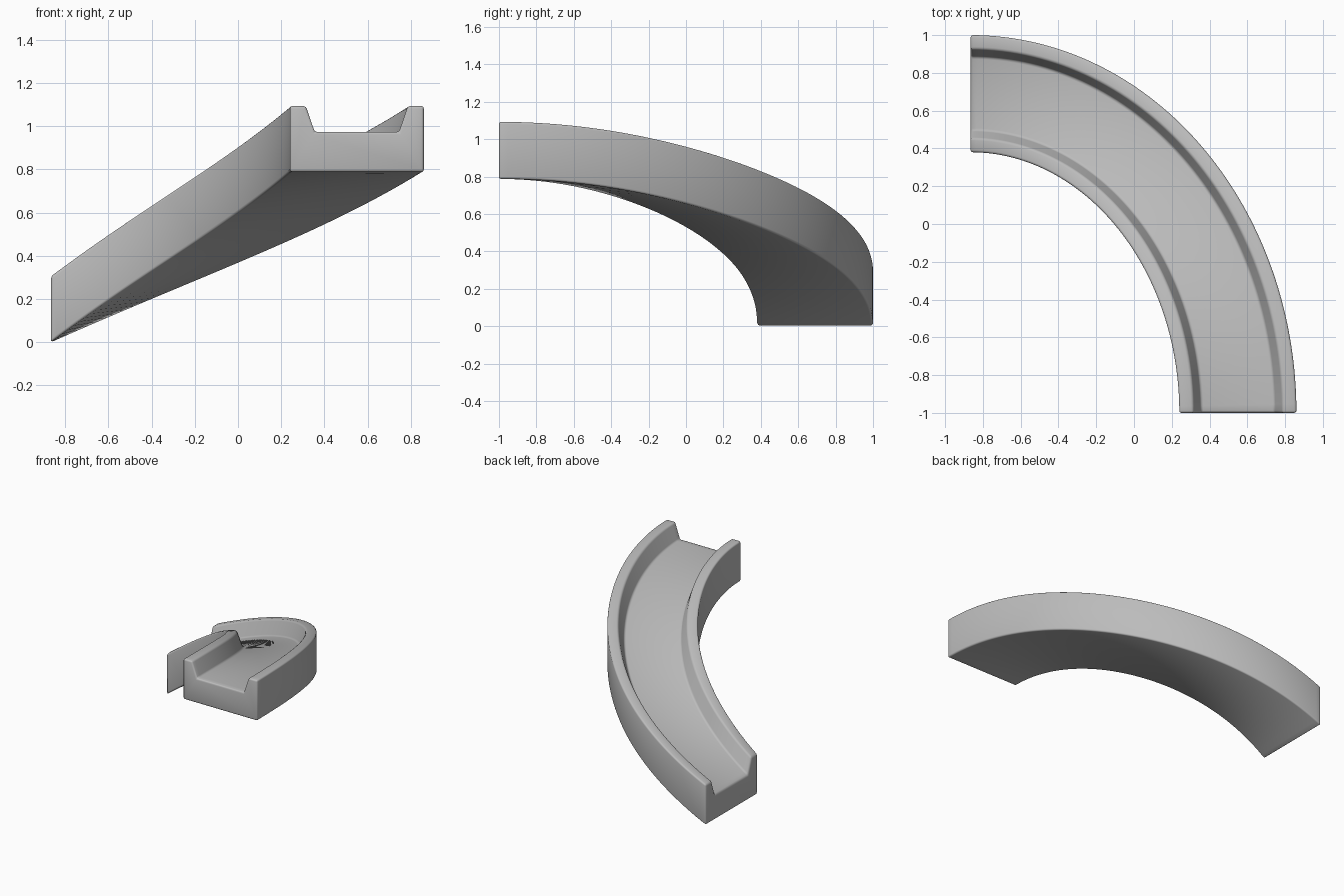
import bpy, bmesh, math
from mathutils import Vector

cube = bpy.data.objects.get("Cube")
if cube:
    bpy.data.objects.remove(cube, do_unlink=True)

# Plain grey finish
grey = bpy.data.materials.new("plain_grey")
grey.use_nodes = True
colour = (0.5, 0.5, 0.5, 1)
grey.diffuse_color = colour
grey.node_tree.nodes["Principled BSDF"].inputs["Base Color"].default_value = colour

# Chute cross-section: half outline as (offset, height), mirrored
half = [(0.31, 0), (0.31, 0.305), (0.236, 0.305), (0.195, 0.185)]
profile = half + [(-x, z) for x, z in reversed(half)]

# Descending quarter turn: centre of the turn, radii and drop
CENTRE = Vector((-0.865, -1, 0))
RX, RY, DROP, STEPS = 1.415, 1.69, 0.788, 64


def section(bm, a):
    """One upright cross-section, square to the path."""
    z = DROP * math.sin(a) - 0.028 * math.sin(2 * a) ** 2
    mid = CENTRE + Vector((RX * math.sin(a), RY * math.cos(a), z))
    out = Vector((math.sin(a) / RX, math.cos(a) / RY, 0)).normalized()
    return [bm.verts.new(mid + out * x + Vector((0, 0, h))) for x, h in profile]


bm = bmesh.new()
rings = [section(bm, math.pi / 2 * i / STEPS) for i in range(STEPS + 1)]
n = len(profile)
for r, s in zip(rings, rings[1:]):
    for i in range(n):
        j = (i + 1) % n
        bm.faces.new((r[i], r[j], s[j], s[i]))
bm.faces.new(rings[0])
bm.faces.new(rings[-1])
bmesh.ops.recalc_face_normals(bm, faces=bm.faces)

mesh = bpy.data.meshes.new("curved_slide")
bm.to_mesh(mesh)
bm.free()
mesh.materials.append(grey)
slide = bpy.data.objects.new("curved_slide", mesh)
bpy.context.collection.objects.link(slide)

# Soft rounded edges
bevel = slide.modifiers.new("rounded_edges", 'BEVEL')
bevel.width = 0.012
bevel.segments = 3
bevel.limit_method = 'ANGLE'
bevel.angle_limit = math.radians(40)

bpy.ops.object.select_all(action='DESELECT')
slide.select_set(True)
bpy.context.view_layer.objects.active = slide
bpy.ops.object.modifier_apply(modifier=bevel.name)
bpy.ops.object.shade_smooth_by_angle(angle=math.radians(35))
